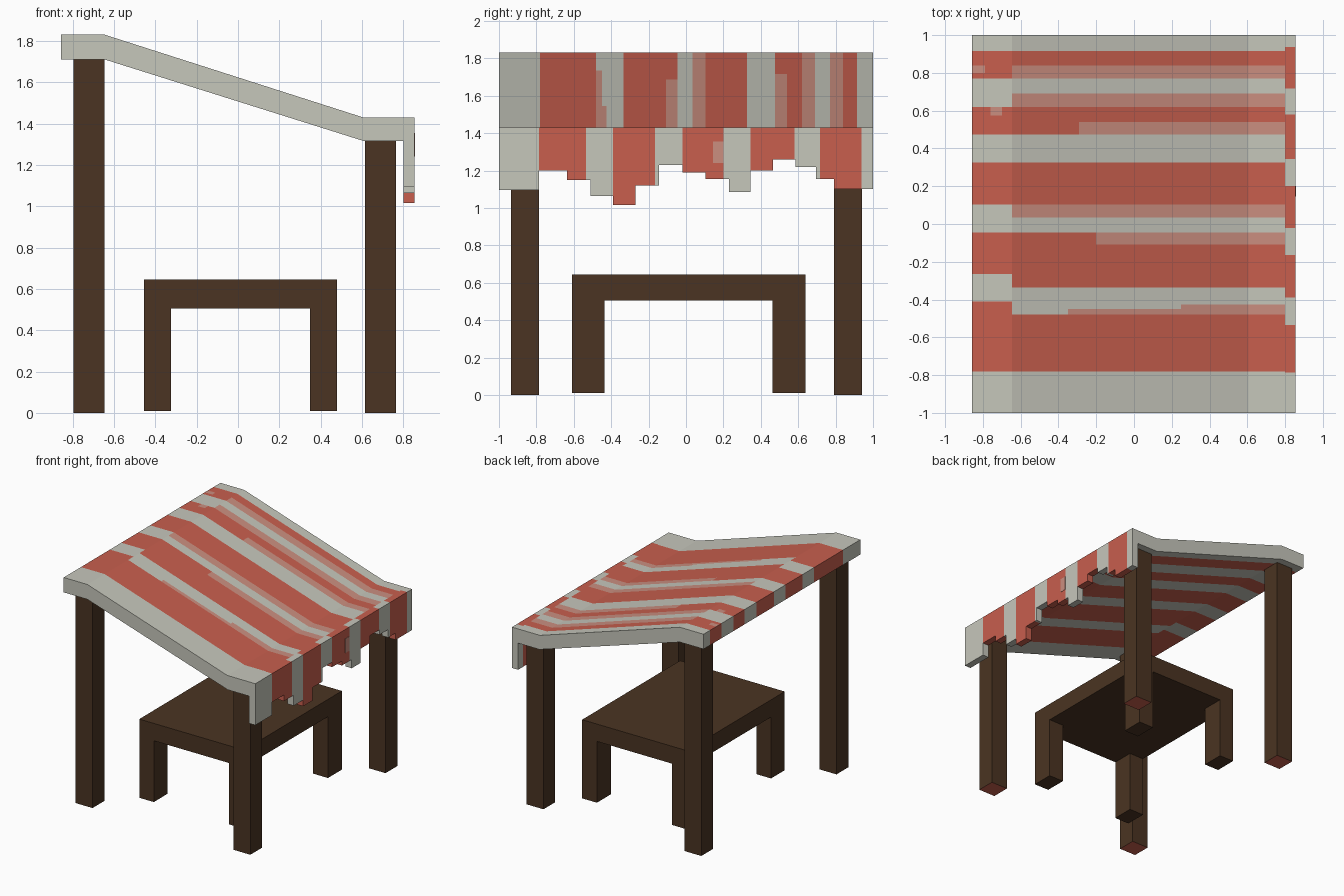
import bpy, bmesh

if "Cube" in bpy.data.objects:
    bpy.data.objects.remove(bpy.data.objects["Cube"])

# Flat colours
def material(name, rgb):
    m = bpy.data.materials.new(name)
    m.diffuse_color = (*rgb, 1)
    m.use_nodes = True
    m.node_tree.nodes["Principled BSDF"].inputs["Base Color"].default_value = m.diffuse_color
    return m

MATS = [material("grey cloth", (0.565, 0.57, 0.50)),
        material("red cloth", (0.578, 0.114, 0.076)),
        material("faded pink cloth", (0.597, 0.275, 0.216)),
        material("dark wood", (0.069, 0.034, 0.016))]
GREY, RED, PINK, WOOD = range(4)

def finish(bm, name):
    bmesh.ops.recalc_face_normals(bm, faces=bm.faces)
    me = bpy.data.meshes.new(name)
    bm.to_mesh(me)
    bm.free()
    for m in MATS:
        me.materials.append(m)
    ob = bpy.data.objects.new(name, me)
    bpy.context.collection.objects.link(ob)
    return ob

def add_box(bm, x0, x1, y0, y1, z0, z1, mat):
    v = [bm.verts.new((x, y, z)) for x in (x0, x1) for y in (y0, y1) for z in (z0, z1)]
    for q in ((0, 1, 3, 2), (4, 6, 7, 5), (0, 4, 5, 1), (2, 3, 7, 6), (0, 2, 6, 4), (1, 5, 7, 3)):
        bm.faces.new([v[i] for i in q]).material_index = mat

def stripe(breaks, y):
    # stripes alternate grey, red, grey... across the width
    return sum(y > b for b in breaks) % 2

# Posts: wooden, with red end faces at the ground
for name, x0, x1, top in (("back_post", -0.795, -0.645, 1.71), ("front_post", 0.615, 0.765, 1.315)):
    for y0, y1 in ((-0.935, -0.785), (0.79, 0.94)):
        bm = bmesh.new()
        add_box(bm, x0, x1, y0, y1, 0, top, WOOD)
        for f in bm.faces:
            if f.calc_center_median().z < 0.01:
                f.material_index = RED
        finish(bm, name)

# Table: top slab and four legs
bm = bmesh.new()
add_box(bm, -0.455, 0.48, -0.61, 0.64, 0.505, 0.645, WOOD)
finish(bm, "table_top")
for x0, x1 in ((-0.455, -0.325), (0.348, 0.48)):
    for y0, y1 in ((-0.61, -0.435), (0.462, 0.64)):
        bm = bmesh.new()
        add_box(bm, x0, x1, y0, y1, 0.01, 0.505, WOOD)
        finish(bm, "table_leg")

# Canopy: bent profile extruded across the width, cut into stripes
BACK = (-0.78, -0.41, -0.265, -0.045, 0.103, 0.325, 0.475, 0.62, 0.77, 0.915)
SLOPE = (-0.78, -0.48, -0.335, -0.045, 0.103, 0.325, 0.475, 0.62, 0.77, 0.915)
PATCHES = ((-0.35, 0.25, -0.48, -0.45), (0.25, 0.80, -0.48, -0.425),   # faded areas x0 x1 y0 y1
           (-0.20, 0.80, -0.108, -0.045), (-0.645, 0.80, 0.035, 0.103),
           (-0.29, 0.80, 0.475, 0.54), (-0.645, 0.80, 0.62, 0.69),
           (-0.645, 0.80, 0.77, 0.84), (-0.857, -0.79, 0.80, 0.84),
           (-0.76, -0.70, 0.575, 0.62))
profile = ((-0.857, 1.83), (-0.645, 1.83), (0.605, 1.43), (0.80, 1.43),
           (0.80, 1.315), (0.61, 1.315), (-0.645, 1.71), (-0.857, 1.71))
bm = bmesh.new()
face = bm.faces.new([bm.verts.new((x, -1, z)) for x, z in profile])
ext = bmesh.ops.extrude_face_region(bm, geom=[face])["geom"]
bmesh.ops.translate(bm, vec=(0, 2, 0), verts=[g for g in ext if isinstance(g, bmesh.types.BMVert)])

def cut(co, no):
    bmesh.ops.bisect_plane(bm, geom=bm.verts[:] + bm.edges[:] + bm.faces[:],
                           dist=1e-5, plane_co=co, plane_no=no)

for y in sorted(set(BACK + SLOPE + tuple(v for p in PATCHES for v in p[2:]))):
    cut((0, y, 0), (0, 1, 0))
for x in (-0.79, -0.76, -0.70, -0.35, -0.29, -0.20, 0.25):
    cut((x, 0, 0), (1, 0, 0))
bmesh.ops.recalc_face_normals(bm, faces=bm.faces)
for f in bm.faces:
    c = f.calc_center_bounds()
    f.material_index = stripe(BACK if c.x < -0.645 else SLOPE, c.y)
    if f.normal.z > 0.5 and any(a < c.x < b and p < c.y < q for a, b, p, q in PATCHES):
        f.material_index = PINK
finish(bm, "canopy")

# Valance: hanging front cloth with a ragged stepped hem
HEM = ((-1, 1.095), (-0.785, 1.20), (-0.635, 1.15), (-0.51, 1.065), (-0.39, 1.015),
       (-0.27, 1.12), (-0.145, 1.23), (-0.02, 1.19), (0.105, 1.155), (0.23, 1.085),
       (0.345, 1.20), (0.465, 1.26), (0.585, 1.22), (0.695, 1.155), (0.79, 1.10))
FRONT = (-0.785, -0.535, -0.39, -0.165, -0.02, 0.2, 0.345, 0.58, 0.717, 0.937)
X0, X1, TOP = 0.80, 0.855, 1.43
ys = sorted(set([y for y, _ in HEM] + list(FRONT) + [1]))
cols = []
for a, b in zip(ys, ys[1:]):
    m = (a + b) / 2
    cols.append((a, b, [z for y, z in HEM if y < m][-1], stripe(FRONT, m)))
bm = bmesh.new()

def quad(pts, mat):
    bm.faces.new([bm.verts.new(p) for p in pts]).material_index = mat

def wall(y, z0, z1, mat):
    quad(((X0, y, z0), (X1, y, z0), (X1, y, z1), (X0, y, z1)), mat)

for a, b, z, mat in cols:
    for x in (X0, X1):
        quad(((x, a, z), (x, b, z), (x, b, TOP), (x, a, TOP)), mat)
    for h in (z, TOP):
        quad(((X0, a, h), (X1, a, h), (X1, b, h), (X0, b, h)), mat)
for (_, y, z0, m0), (_, _, z1, m1) in zip(cols, cols[1:]):
    if z0 != z1:
        wall(y, z0, z1, m0 if z0 < z1 else m1)
wall(-1, cols[0][2], TOP, GREY)
wall(1, cols[-1][2], TOP, GREY)
bmesh.ops.remove_doubles(bm, verts=bm.verts, dist=1e-5)
finish(bm, "valance")

# Faded patch on the valance
bm = bmesh.new()
add_box(bm, X1 - 0.001, X1 + 0.002, 0.145, 0.2, 1.24, 1.355, PINK)
finish(bm, "valance_faded_patch")
